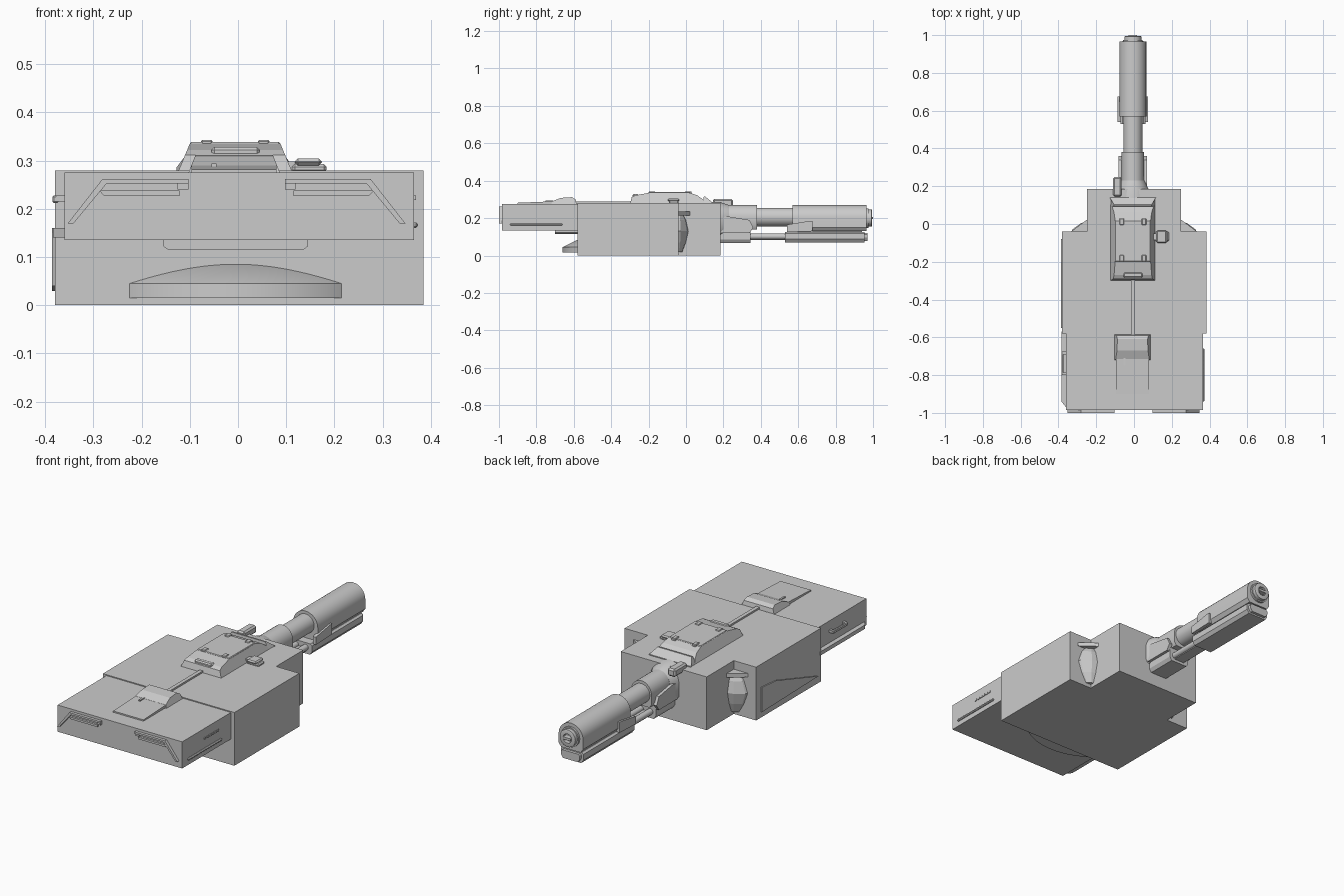
import bpy, bmesh, math
from mathutils import Vector

cube = bpy.data.objects.get("Cube")
if cube:
    bpy.data.objects.remove(cube, do_unlink=True)

GREY = (0.6, 0.6, 0.6, 1)
mat = bpy.data.materials.new("plain grey")
mat.use_nodes = True
mat.diffuse_color = GREY
mat.node_tree.nodes["Principled BSDF"].inputs["Base Color"].default_value = GREY
GUN_X = -0.006


def loft(name, rings, smooth=False):
    """Bridge matching rings of points and cap both ends."""
    bm = bmesh.new()
    rows = [[bm.verts.new(p) for p in ring] for ring in rings]
    n = len(rows[0])
    for a, b in zip(rows, rows[1:]):
        for i in range(n):
            j = (i + 1) % n
            bm.faces.new((a[i], a[j], b[j], b[i]))
    bm.faces.new(rows[0])
    bm.faces.new(rows[-1])
    bmesh.ops.recalc_face_normals(bm, faces=bm.faces)
    mesh = bpy.data.meshes.new(name)
    bm.to_mesh(mesh)
    bm.free()
    mesh.materials.append(mat)
    ob = bpy.data.objects.new(name, mesh)
    bpy.context.collection.objects.link(ob)
    if smooth:
        bpy.ops.object.select_all(action="DESELECT")
        ob.select_set(True)
        bpy.context.view_layer.objects.active = ob
        bpy.ops.object.shade_smooth_by_angle(angle=math.radians(35))
    return ob


def box(name, x, y, z, bevel=0):
    ob = loft(name, [[(x[0], y[0], h), (x[1], y[0], h), (x[1], y[1], h), (x[0], y[1], h)] for h in z])
    if bevel:
        mod = ob.modifiers.new("bevel", "BEVEL")
        mod.width, mod.segments = bevel, 1
    return ob


def along_y(name, section, ys, smooth=False):
    """Extrude an x-z section along y."""
    return loft(name, [[(x, y, z) for x, z in section] for y in ys], smooth)


def across_x(name, profile, cx, half):
    """Side profile in y-z whose half width depends on height."""
    return loft(name, [[(cx + s * half(z), y, z) for y, z in profile] for s in (-1, 1)])


def tube(name, stations, z, sides=32):
    """Round part along y from (y, radius) stations."""
    rings = []
    for y, r in stations:
        rings.append([(GUN_X + r * math.cos(t), y, z + r * math.sin(t))
                      for t in (2 * math.pi * i / sides for i in range(sides))])
    return loft(name, rings, True)


def arch(half, low, mid, top, steps=16):
    """Section with straight sides, flat bottom and round top."""
    pts = [(GUN_X - half * 0.8, low), (GUN_X + half * 0.8, low), (GUN_X + half, low + 0.02)]
    for i in range(steps + 1):
        t = math.pi * i / steps
        pts.append((GUN_X + half * math.cos(t), mid + (top - mid) * math.sin(t)))
    return pts + [(GUN_X - half, low + 0.02)]


# Hull blocks
box("main_block", (-0.38, 0.385), (-0.58, -0.04), (0, 0.28))
box("neck_block", (-0.25, 0.25), (-0.1, 0.185), (0, 0.28))
box("bustle_block", (-0.36, 0.365), (-0.985, -0.57), (0.135, 0.275))

# Turret ring showing under the bustle
rings = []
for z, r in ((0.015, 0.3425), (0.045, 0.3425), (0.085, 0.2625)):
    ring = []
    for i in range(49):
        t = math.pi * (1 + i / 48)
        ring.append((-0.005 + r * math.cos(t), -0.3175 + r * math.sin(t), z))
    rings.append(ring)
loft("turret_ring", rings, True)
along_y("bustle_lower_lip", [(-0.155, 0.14), (-0.155, 0.122), (-0.145, 0.115), (0.135, 0.115),
                             (0.145, 0.122), (0.145, 0.14)], (-0.7, -0.575))

# Faceted corner fillers and small wedges between neck and main block
for side, name in ((1, "left"), (-1, "right")):
    loft(name + "_corner_filler", [
        [(side * 0.24, -0.05, z), (side * 0.24, -0.04 + 0.055 * s, z),
         (side * (0.25 + 0.03 * s), -0.04 + 0.045 * s, z),
         (side * (0.25 + 0.075 * s), -0.04 + 0.012 * s, z),
         (side * (0.25 + 0.085 * s), -0.05, z)]
        for z, s in ((0.02, 0.4), (0.07, 0.75), (0.13, 1), (0.19, 0.75), (0.235, 0.3))])
    loft(name + "_corner_wedge", [
        [(side * 0.25, -0.045, z), (side * 0.25, 0.022, z), (side * 0.34, -0.045, z)]
        for z in (0.215, 0.235)])

    # Angled brackets and slots on the front of the bustle
    c = -0.003
    outline = [(0.1, 0.262), (0.278, 0.262), (0.35, 0.17), (0.338, 0.17),
               (0.27, 0.252), (0.1, 0.252)]
    along_y(name + "_front_bracket", [(c + side * x, z) for x, z in outline], (-1.0, -0.98))
    along_y(name + "_front_slot_bar", [(c + side * x, z) for x, z in
            ((0.118, 0.238), (0.285, 0.238), (0.275, 0.227), (0.118, 0.227))], (-0.996, -0.98))
    along_y(name + "_bracket_end", [(c + side * x, z) for x, z in
            ((0.1, 0.24), (0.1, 0.252), (0.122, 0.252), (0.122, 0.24))], (-0.994, -0.98))

# Flank details
loft("right_flank_rail", [[(-0.35, -0.97, z), (-0.36, -0.97, z), (-0.384, -0.94, z),
                           (-0.384, -0.57, z), (-0.35, -0.57, z)] for z in (0.14, 0.16)])
box("left_flank_strip", (0.36, 0.373), (-0.94, -0.66), (0.16, 0.172), 0.004)
for i in range(6):
    y = -0.805 + i * 0.021
    box("left_vent_slat", (0.36, 0.369), (y, y + 0.014), (0.218, 0.228))
for y in (-0.8, -0.69):
    box("right_handle_post", (-0.378, -0.355), (y, y + 0.015), (0.215, 0.228))
box("right_handle_bar", (-0.385, -0.372), (-0.8, -0.675), (0.212, 0.228), 0.003)
loft("right_flank_panel", [[(x, -0.55, 0.04), (x, -0.08, 0.03), (x, -0.08, 0.16), (x, -0.2, 0.15)]
                           for x in (-0.375, -0.386)])

# Main roof cover with clamps
across_x("roof_cover", [(-0.3, 0.275), (-0.29, 0.312), (-0.27, 0.322), (-0.2, 0.335), (0.02, 0.335),
                        (0.06, 0.322), (0.09, 0.3), (0.105, 0.275)],
         GUN_X, lambda z: 0.094 + (0.335 - z) * 0.42)
box("roof_top_plate", (-0.1, 0.087), (-0.2, 0.02), (0.33, 0.339), 0.003)
for x in (-0.065, 0.053):
    for y in (-0.2, -0.005):
        box("cover_clamp", (x - 0.012, x + 0.012), (y, y + 0.035), (0.325, 0.343), 0.003)
box("cover_front_lip", (-0.055, 0.045), (-0.285, -0.255), (0.29, 0.328), 0.006)
box("roof_rail", (-0.016, 0.004), (-0.6, -0.28), (0.275, 0.289))

# Rear deck hatch with a sloped flap
cx = -0.008
across_x("deck_hatch_plate", [(-0.9, 0.27), (-0.9, 0.282), (-0.7, 0.29), (-0.6, 0.29), (-0.6, 0.27)],
         cx, lambda z: 0.088)
across_x("deck_hatch_hood", [(-0.72, 0.275), (-0.715, 0.29), (-0.67, 0.308), (-0.61, 0.312),
                             (-0.59, 0.3), (-0.585, 0.275)],
         cx, lambda z: 0.08 + (0.312 - z) * 0.4)
box("deck_hatch_latch", (-0.055, -0.045), (-0.75, -0.71), (0.28, 0.294))

# Roof knob
box("knob_stem", (0.09, 0.13), (-0.085, -0.05), (0.275, 0.298))
box("knob_base", (0.112, 0.184), (-0.092, -0.04), (0.275, 0.293), 0.006)
box("knob_cap", (0.118, 0.174), (-0.1, -0.035), (0.29, 0.304), 0.006)

# Mantlet and parts around the barrel root
across_x("mantlet_wing_plate", [(0.09, 0.27), (0.095, 0.315), (0.103, 0.315), (0.14, 0.285), (0.14, 0.27)],
         GUN_X, lambda z: 0.122 - max(0, z - 0.29) * 0.9)
loft("mantlet_cone", [[(x, y, z) for x, z in arch(h, low, 0.2, top)]
                      for y, h, low, top in ((0.1, 0.1, 0.1, 0.288), (0.18, 0.085, 0.11, 0.286),
                                             (0.23, 0.062, 0.14, 0.27))], True)
box("sight_box", (-0.11, -0.065), (0.145, 0.25), (0.262, 0.303), 0.008)
along_y("barrel_root_sleeve", arch(0.06, 0.14, 0.205, 0.27), (0.18, 0.37, 0.38), True)
for s, name in ((1, "left"), (-1, "right")):
    x = GUN_X + s * 0.066
    across_x(name + "_root_cheek", [(0.18, 0.12), (0.18, 0.2), (0.22, 0.21), (0.34, 0.19),
                                    (0.36, 0.15), (0.34, 0.12)], x, lambda z: 0.009)
    # Collar cheeks at the start of the shroud
    x = GUN_X + s * 0.072
    across_x(name + "_collar_cheek", [(0.54, 0.125), (0.54, 0.165), (0.66, 0.185), (0.675, 0.185),
                                      (0.675, 0.13)], x, lambda z: 0.009)

# Barrel, shroud and muzzle
tube("barrel", [(0.2, 0.05), (0.6, 0.05)], 0.205)
along_y("barrel_shroud", arch(0.071, 0.13, 0.2, 0.27), (0.57, 0.965), True)
tube("muzzle", [(0.95, 0.052), (0.975, 0.052), (0.975, 0.045), (0.993, 0.045), (0.995, 0.04),
                (0.995, 0.024), (0.972, 0.024)], 0.2)
box("muzzle_core", (GUN_X - 0.022, GUN_X + 0.022), (0.96, 1.0), (0.194, 0.206))

# Lower recoil assembly
def lower_section(half, low, top):
    mid = low + 0.018
    return [(GUN_X - half * 0.8, low), (GUN_X + half * 0.8, low), (GUN_X + half, mid),
            (GUN_X + half, top - 0.008), (GUN_X + half * 0.85, top),
            (GUN_X - half * 0.85, top), (GUN_X - half, top - 0.008), (GUN_X - half, mid)]


along_y("lower_root_block", lower_section(0.06, 0.068, 0.145), (0.17, 0.345))
box("lower_rod_bed", (GUN_X - 0.03, GUN_X + 0.03), (0.3, 0.56), (0.082, 0.1))
for s in (-1, 1):
    x = GUN_X + s * 0.028
    rod = tube("lower_rod", [(0.3, 0.016), (0.56, 0.016)], 0.102, 16)
    rod.location.x = x - GUN_X
along_y("lower_shroud", lower_section(0.066, 0.07, 0.127), (0.53, 0.955))
along_y("lower_end_cap", lower_section(0.055, 0.078, 0.12), (0.95, 0.97))
box("shroud_spacer", (GUN_X - 0.045, GUN_X + 0.045), (0.58, 0.94), (0.12, 0.14))
